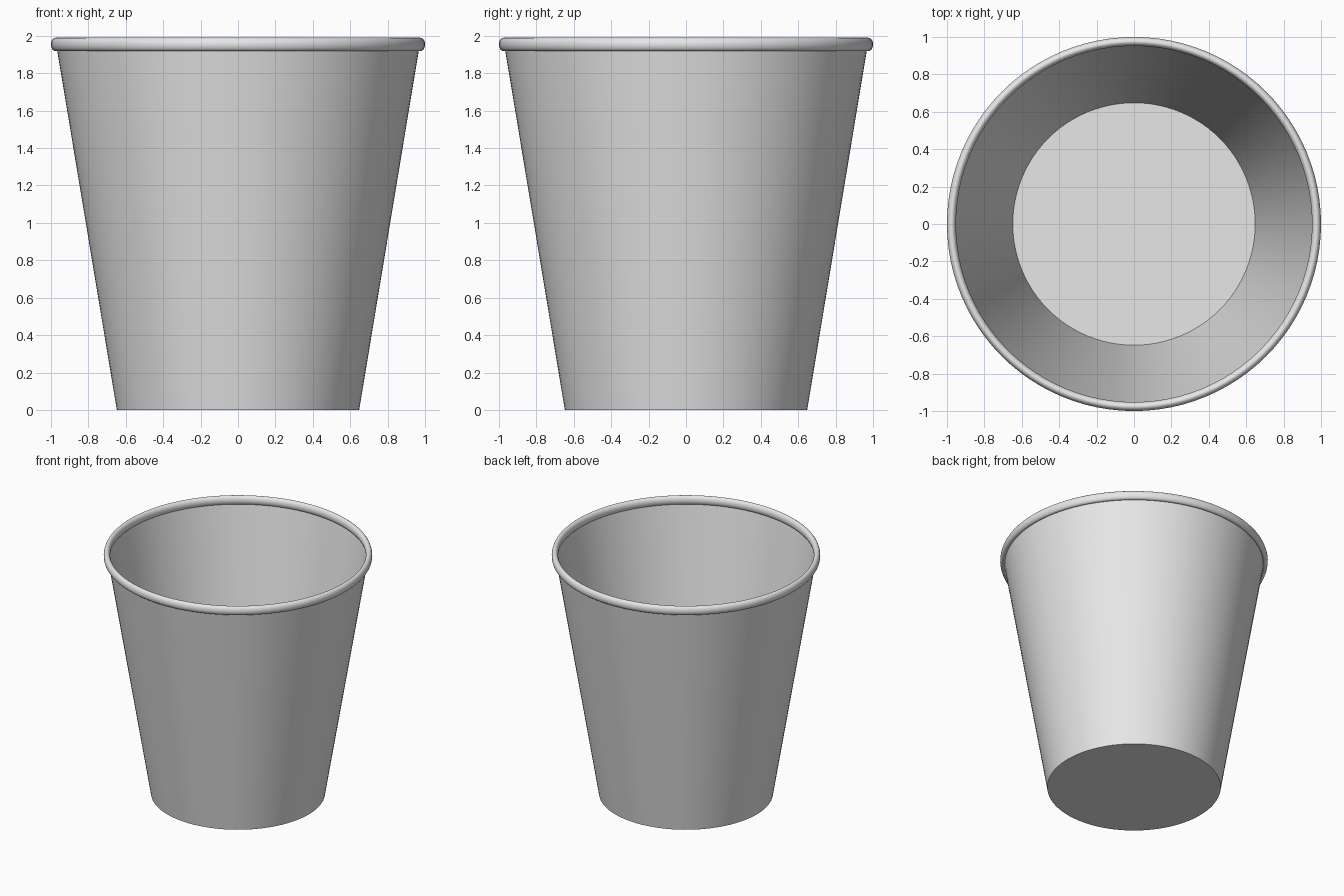
import bpy
import math

if "Cube" in bpy.data.objects:
    bpy.data.objects.remove(bpy.data.objects["Cube"], do_unlink=True)

SEGMENTS = 96
BASE_RADIUS = 0.648
RIM_RADIUS, RIM_Z = 0.976, 1.954      # centre of the rolled rim
RIM_HALF_WIDTH, RIM_HALF_HEIGHT = 0.024, 0.036

grey = bpy.data.materials.new("light_grey")
grey.use_nodes = True
grey.diffuse_color = (0.8, 0.8, 0.8, 1)
grey.node_tree.nodes["Principled BSDF"].inputs["Base Color"].default_value = (0.8, 0.8, 0.8, 1)


def lathe(name, profile, closed=False, cap_bottom=False):
    """Spin a list of (radius, z) points around the z axis."""
    n = len(profile)
    verts, faces = [], []
    for i in range(SEGMENTS):
        a = 2 * math.pi * i / SEGMENTS
        verts += [(r * math.cos(a), r * math.sin(a), z) for r, z in profile]
    for i in range(SEGMENTS):
        j = (i + 1) % SEGMENTS
        for k in range(n if closed else n - 1):
            m = (k + 1) % n
            faces.append((i * n + k, j * n + k, j * n + m, i * n + m))
    if cap_bottom:
        faces.append([i * n for i in reversed(range(SEGMENTS))])
    mesh = bpy.data.meshes.new(name)
    mesh.from_pydata(verts, [], faces)
    mesh.materials.append(grey)
    obj = bpy.data.objects.new(name, mesh)
    bpy.context.collection.objects.link(obj)
    # Smooth sides, sharp edge around the base
    bpy.ops.object.select_all(action='DESELECT')
    obj.select_set(True)
    bpy.context.view_layer.objects.active = obj
    bpy.ops.object.shade_smooth_by_angle(angle=math.radians(40))
    return obj


# Thin tapered wall with a flat floor, running up into the rim
lathe("cup_body", [(BASE_RADIUS, 0), (0.972, RIM_Z)], cap_bottom=True)

# Rolled rim with an oval section
section = [(RIM_RADIUS + RIM_HALF_WIDTH * math.cos(t), RIM_Z + RIM_HALF_HEIGHT * math.sin(t))
           for t in (2 * math.pi * k / 20 for k in range(20))]
lathe("rolled_rim", section, closed=True)
